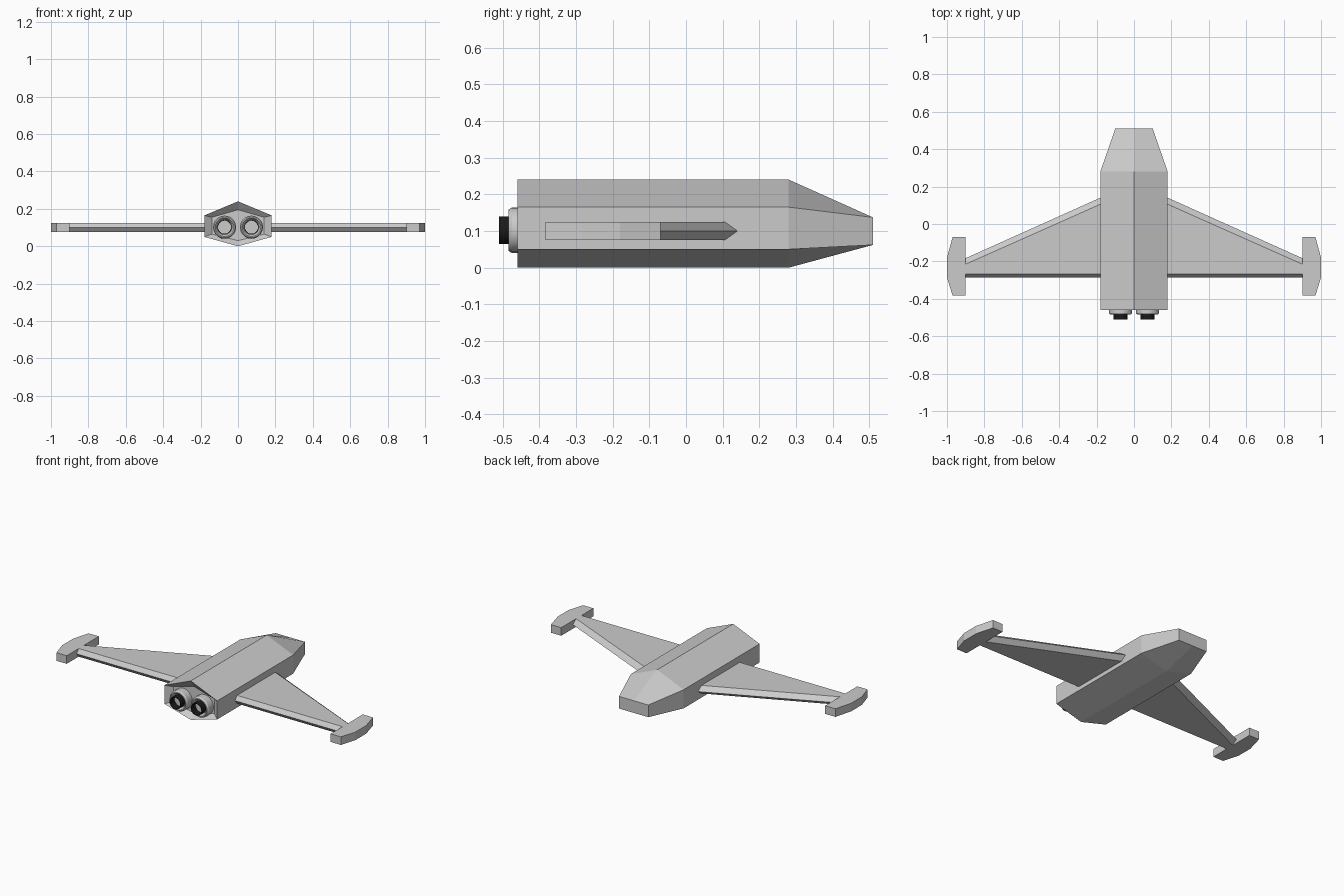
import bpy, bmesh
from math import cos, sin, pi

if "Cube" in bpy.data.objects:
    bpy.data.objects.remove(bpy.data.objects["Cube"])


def loft(name, rings, cap_start=True, cap_end=True, fix_normals=True):
    """Join rings of equal point count into one flat-faced skin."""
    bm = bmesh.new()
    vs = [[bm.verts.new(p) for p in ring] for ring in rings]
    n = len(rings[0])
    for a, b in zip(vs, vs[1:]):
        for i in range(n):
            j = (i + 1) % n
            bm.faces.new((a[i], a[j], b[j], b[i]))
    if cap_start:
        bm.faces.new(vs[0])
    if cap_end:
        bm.faces.new(vs[-1][::-1])
    bmesh.ops.recalc_face_normals(bm, faces=bm.faces[:])
    me = bpy.data.meshes.new(name)
    bm.to_mesh(me)
    bm.free()
    ob = bpy.data.objects.new(name, me)
    bpy.context.collection.objects.link(ob)
    return ob


def hexagon(y, w, top, shoulder, chine, bottom):
    return [(0, y, top), (w, y, shoulder), (w, y, chine),
            (0, y, bottom), (-w, y, chine), (-w, y, shoulder)]


def circle(x, y, z, r, n=20):
    return [(x + r * cos(2 * pi * i / n), y, z + r * sin(2 * pi * i / n)) for i in range(n)]


def smooth(ob):
    bpy.ops.object.select_all(action='DESELECT')
    ob.select_set(True)
    bpy.context.view_layer.objects.active = ob
    bpy.ops.object.shade_smooth_by_angle()


# hull with recessed stern and blunt nose
loft("hull", [
    hexagon(-0.43, 0.14, 0.195, 0.155, 0.065, 0.03),
    hexagon(-0.46, 0.18, 0.24, 0.165, 0.05, 0.0),
    hexagon(0.28, 0.18, 0.24, 0.165, 0.05, 0.0),
    hexagon(0.51, 0.10, 0.137, 0.137, 0.062, 0.062),
])

black = bpy.data.materials.new("nozzle_black")
black.diffuse_color = (0.01, 0.01, 0.01, 1)
black.use_nodes = True
black.node_tree.nodes["Principled BSDF"].inputs["Base Color"].default_value = black.diffuse_color


def wing_section(x, lead, bevel, rear):
    return [(x, lead, 0.10), (x, bevel, 0.125), (x, rear + 0.02, 0.125),
            (x, rear, 0.10), (x, rear + 0.02, 0.075), (x, bevel, 0.075)]


POD = [(0.90, -0.07), (0.97, -0.07), (1.0, -0.18),
       (1.0, -0.285), (0.97, -0.383), (0.90, -0.383)]

for side, s in (("left", -1), ("right", 1)):
    # tapered wing with bevelled edges
    loft(side + "_wing", [wing_section(s * 0.17, 0.145, 0.11, -0.287),
                          wing_section(s * 0.905, -0.185, -0.217, -0.287)])
    # wingtip pod
    loft(side + "_wingtip", [[(s * x, y, z) for x, y in POD] for z in (0.075, 0.125)])
    # engine housing with a sunken mouth
    x, z = s * 0.072, 0.102
    smooth(loft(side + "_engine", [circle(x, y, z, r) for y, r in (
        (-0.42, 0.062), (-0.475, 0.062), (-0.484, 0.056), (-0.484, 0.05), (-0.465, 0.04))]))
    # open exhaust nozzle
    tube = loft(side + "_nozzle", [circle(x, y, z, r) for y, r in (
        (-0.465, 0.038), (-0.51, 0.038), (-0.51, 0.035), (-0.466, 0.035))], False, False)
    tube.data.materials.append(black)
    smooth(tube)
